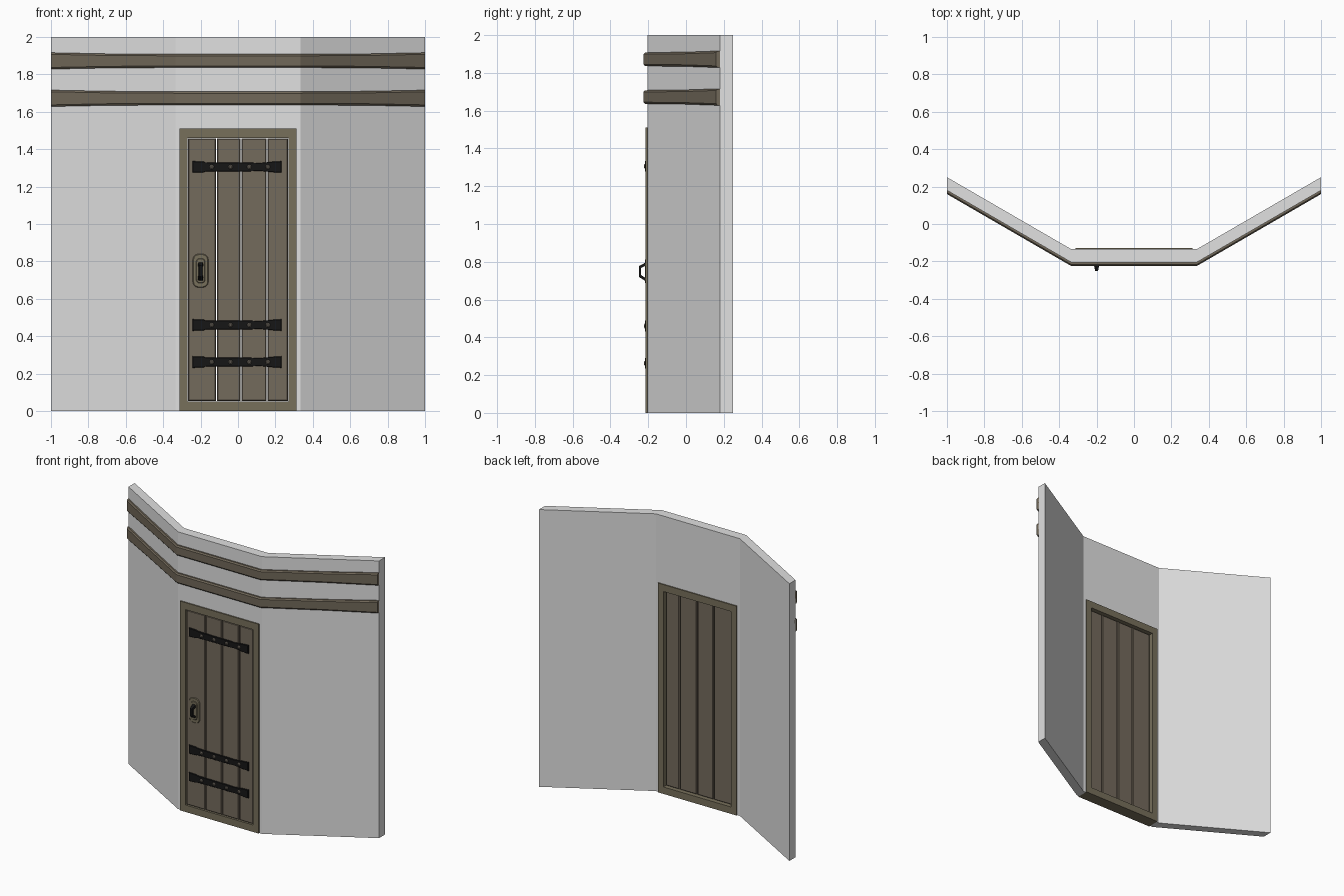
import bpy, bmesh, math
from mathutils import Vector

if "Cube" in bpy.data.objects:
    bpy.data.objects.remove(bpy.data.objects["Cube"])


def mat(name, c):
    m = bpy.data.materials.new(name)
    m.diffuse_color = (*c, 1)
    m.use_nodes = True
    m.node_tree.nodes["Principled BSDF"].inputs["Base Color"].default_value = m.diffuse_color
    return m


PLASTER = mat("plaster grey", (0.75, 0.75, 0.75))
PLANK = mat("plank brown", (0.175, 0.145, 0.108))
FRAME = mat("frame brown", (0.185, 0.16, 0.105))
BEAM = mat("beam brown", (0.165, 0.138, 0.10))
IRON = mat("black iron", (0.008, 0.008, 0.008))
RIVET = mat("rivet metal", (0.16, 0.14, 0.115))


def loft(name, rings, material, closed=False):
    """Skin a list of equal-length rings; cap the ends unless closed."""
    bm = bmesh.new()
    vs = [[bm.verts.new(p) for p in r] for r in rings]
    n, k = len(rings[0]), len(rings)
    for i in range(k if closed else k - 1):
        a, b = vs[i], vs[(i + 1) % k]
        for j in range(n):
            bm.faces.new((a[j], a[(j + 1) % n], b[(j + 1) % n], b[j]))
    if not closed:
        bm.faces.new(vs[0])
        bm.faces.new(vs[-1])
    bmesh.ops.recalc_face_normals(bm, faces=bm.faces)
    me = bpy.data.meshes.new(name)
    bm.to_mesh(me)
    bm.free()
    me.materials.append(material)
    ob = bpy.data.objects.new(name, me)
    bpy.context.collection.objects.link(ob)
    return ob


def rect(x0, x1, z0, z1, y):
    return [(x0, y, z0), (x1, y, z0), (x1, y, z1), (x0, y, z1)]


def slab(name, outline, y_back, y_front, bevel, material):
    """Plate from an (x, z) outline with a chamfered front, shrunk to its centre."""
    cx = (min(p[0] for p in outline) + max(p[0] for p in outline)) / 2
    cz = (min(p[1] for p in outline) + max(p[1] for p in outline)) / 2
    hx = max(p[0] for p in outline) - cx
    hz = max(p[1] for p in outline) - cz
    rings = [[(x, y_back, z) for x, z in outline],
             [(x, y_front + bevel, z) for x, z in outline],
             [(cx + (x - cx) * (1 - bevel / hx), y_front,
               cz + (z - cz) * (1 - bevel / hz)) for x, z in outline]]
    return loft(name, rings, material)


# wall: three folded panels, the middle one with a door opening
FOLD, YF, YE, T = 0.335, -0.205, 0.18, 0.07
DW, DH = 0.314, 1.51


def wall_ring(x, y, z0=0, z1=2):
    return [(x, y, z0), (x, y + T, z0), (x, y + T, z1), (x, y, z1)]


for s, side in ((-1, "left"), (1, "right")):
    loft("wall_" + side, [wall_ring(s, YE), wall_ring(s * FOLD, YF),
                          wall_ring(s * DW, YF)], PLASTER)
loft("wall_over_door", [wall_ring(-DW, YF, DH - 0.002),
                        wall_ring(DW, YF, DH - 0.002)], PLASTER)

# two beams following the wall, thicker at their outer ends
for zc, label in ((1.672, "lower"), (1.872, "upper")):
    rings = []
    for x, h in ((-1, .044), (-.7, .038), (-FOLD, .036),
                 (FOLD, .036), (.7, .038), (1, .044)):
        y = YF + (YE - YF) * (abs(x) - FOLD) / (1 - FOLD)
        rings.append([(x, y + .01, zc - h), (x, y - .012, zc - h),
                      (x, y - .02, zc - h + .009), (x, y - .02, zc + h - .009),
                      (x, y - .012, zc + h), (x, y + .01, zc + h)])
    loft(label + "_beam", rings, BEAM)

# door frame: closed ring through the wall
IX, Z0, Z1 = 0.27, 0.05, 1.46
loft("door_frame", [rect(-DW, DW, 0, DH, -0.127), rect(-DW, DW, 0, DH, -0.214),
                    rect(-IX, IX, Z0, Z1, -0.214), rect(-IX, IX, Z0, Z1, -0.127)],
     FRAME, closed=True)

# planks, chamfered front and back, with slim gaps
cuts = [-0.269, -0.115, 0.016, 0.155, 0.269]
for i in range(4):
    a, b = cuts[i] + .003, cuts[i + 1] - .003
    c, d = Z0 + .003, Z1 - .003
    e = .005
    loft("plank_%d" % (i + 1),
         [rect(a + e, b - e, c + e, d - e, -0.15), rect(a, b, c, d, -0.155),
          rect(a, b, c, d, -0.203), rect(a + e, b - e, c + e, d - e, -0.208)], PLANK)

# iron straps with flared ends and rivets
prof = [(-.243, .031), (-.185, .029), (-.175, .025), (-.05, .023),
        (.07, .023), (.12, .021), (.17, .027), (.232, .031)]
for k, zc in enumerate((0.262, 0.46, 1.305)):
    out = [(x, zc - h) for x, h in prof] + [(x, zc + h) for x, h in reversed(prof)]
    slab("strap_%d" % (k + 1), out, -0.205, -0.216, .003, IRON)
    for j in range(4):
        x = -0.14 + 0.1 * j
        rings = [[(x + r * math.cos(t * math.pi / 4), y,
                   zc + r * math.sin(t * math.pi / 4)) for t in range(8)]
                 for r, y in ((.013, -.214), (.012, -.219), (.006, -.223))]
        loft("rivet_%d_%d" % (k + 1, j + 1), rings, RIVET)


# handle plates with rounded corners
def rounded(cx, cz, hx, hz, r):
    pts = []
    for q, (sx, sz) in enumerate(((1, 1), (-1, 1), (-1, -1), (1, -1))):
        for t in range(4):
            a = math.pi / 2 * (q + t / 3)
            pts.append((cx + sx * (hx - r) + r * math.cos(a),
                        cz + sz * (hz - r) + r * math.sin(a)))
    return pts


slab("handle_plate", rounded(-.2, .75, .042, .09, .03), -.205, -.213, .004, FRAME)
slab("handle_inner_plate", rounded(-.2, .75, .024, .066, .018), -.21, -.216, .003, FRAME)

# handle: angular grip swept along a bracket path
outer = [(-.21, .798), (-.25, .777), (-.25, .72), (-.21, .695)]
inner = [(-.21, .782), (-.237, .768), (-.237, .729), (-.21, .711)]
rings = []
for (yo, zo), (yi, zi), w in zip(outer, inner, (.016, .010, .010, .016)):
    rings.append([(-.2 - w, yi, zi), (-.2 + w, yi, zi),
                  (-.2 + w * .8, yo, zo), (-.2 - w * .8, yo, zo)])
loft("handle", rings, IRON)
